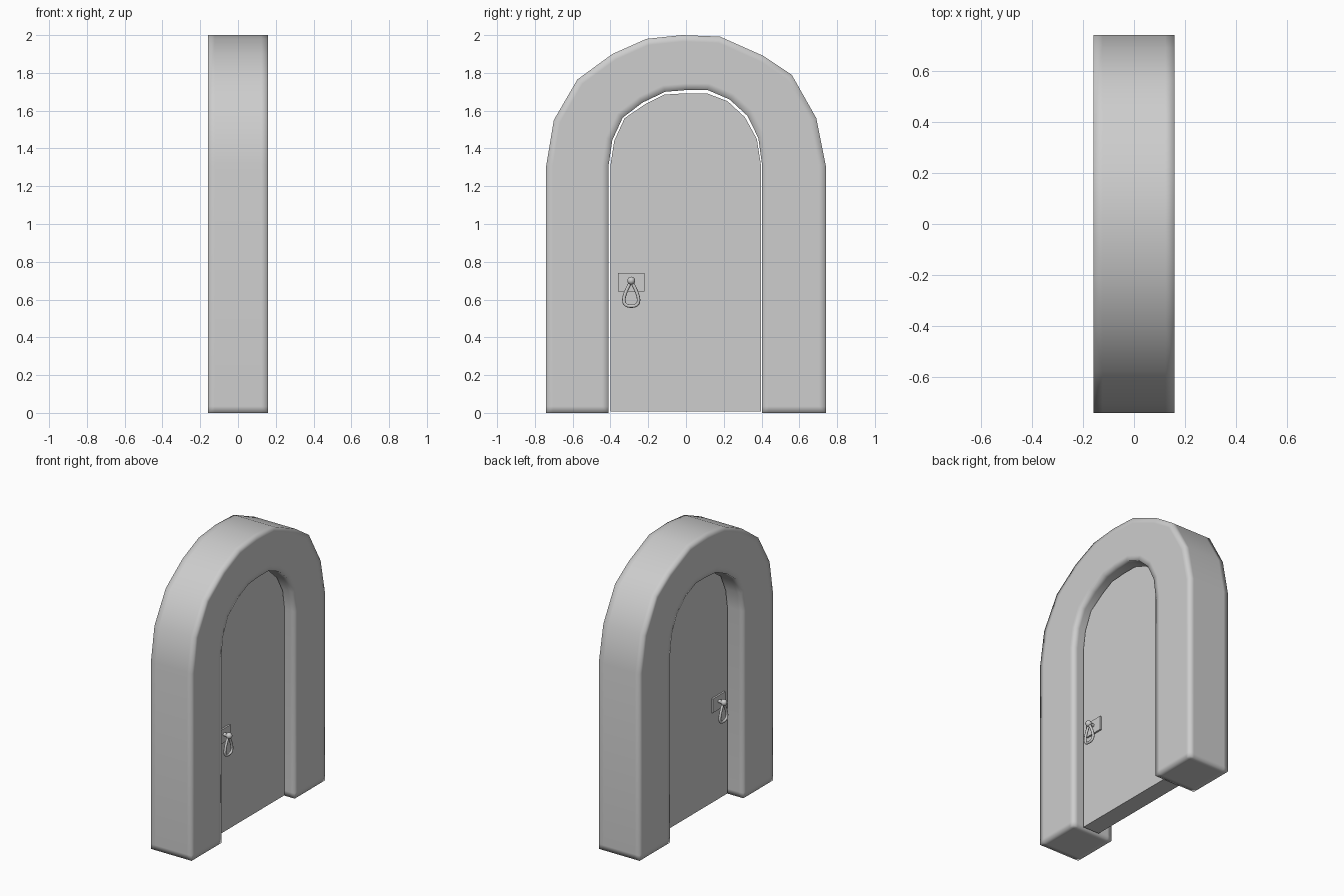
import bpy, bmesh, math
from mathutils import Vector, Matrix

cube = bpy.data.objects.get("Cube")
if cube:
    bpy.data.objects.remove(cube, do_unlink=True)

grey = bpy.data.materials.new("plain_grey")
grey.use_nodes = True
grey.diffuse_color = (0.61, 0.61, 0.61, 1)
grey.node_tree.nodes["Principled BSDF"].inputs["Base Color"].default_value = (0.61, 0.61, 0.61, 1)

FRAME_X = 0.158                      # half depth of the surround
DOOR_LEFT, DOOR_RIGHT = 0.084, -0.042  # faces of the door leaf
HANDLE_Y, KNOB_Z = -0.29, 0.70


def finish(name, bm, smooth=None):
    """Turn a bmesh into a named grey object."""
    bmesh.ops.recalc_face_normals(bm, faces=bm.faces[:])
    mesh = bpy.data.meshes.new(name)
    bm.to_mesh(mesh)
    bm.free()
    obj = bpy.data.objects.new(name, mesh)
    bpy.context.collection.objects.link(obj)
    mesh.materials.append(grey)
    if smooth:
        bpy.ops.object.select_all(action='DESELECT')
        obj.select_set(True)
        bpy.context.view_layer.objects.active = obj
        bpy.ops.object.shade_smooth_by_angle(angle=math.radians(smooth))
    return obj


def extrude_x(bm, depth):
    """Thicken flat faces along +x."""
    out = bmesh.ops.extrude_face_region(bm, geom=bm.faces[:])
    moved = [v for v in out["geom"] if isinstance(v, bmesh.types.BMVert)]
    bmesh.ops.translate(bm, verts=moved, vec=(depth, 0, 0))


# Arched surround: a strip of quads between the outer and inner outlines
outer = [(-.74, 0), (-.74, 1.31), (-.70, 1.55), (-.575, 1.765), (-.39, 1.90), (-.21, 1.98),
         (-.02, 2), (.18, 1.992), (.41, 1.89), (.56, 1.79), (.69, 1.56), (.74, 1.31), (.74, 0)]
inner = [(-.41, 0), (-.41, 1.31), (-.39, 1.445), (-.335, 1.563), (-.23, 1.643), (-.11, 1.7),
         (0, 1.709), (.115, 1.709), (.23, 1.66), (.325, 1.573), (.383, 1.455), (.403, 1.31), (.403, 0)]
bm = bmesh.new()
rows = [[bm.verts.new((-FRAME_X, y, z)) for y, z in line] for line in (outer, inner)]
for i in range(len(outer) - 1):
    bm.faces.new((rows[0][i], rows[0][i + 1], rows[1][i + 1], rows[1][i]))
extrude_x(bm, 2 * FRAME_X)
surround = finish("arched_surround", bm, 180)
# Square-profile bevel gives softly shaded yet crisp edges
bevel = surround.modifiers.new("edge_loops", 'BEVEL')
bevel.width = 0.035
bevel.segments = 2
bevel.profile = 1.0
bevel.limit_method = 'ANGLE'
bevel.angle_limit = math.radians(60)

# Door leaf
door_outline = [(-.40, .007), (-.40, 1.31), (-.38, 1.44), (-.325, 1.56), (-.215, 1.635), (-.115, 1.685),
                (0, 1.692), (.11, 1.692), (.22, 1.65), (.312, 1.565), (.375, 1.45), (.397, 1.31), (.397, .007)]
bm = bmesh.new()
bm.faces.new([bm.verts.new((DOOR_RIGHT, y, z)) for y, z in door_outline])
extrude_x(bm, DOOR_LEFT - DOOR_RIGHT)
finish("door_leaf", bm)


def teardrop(side, x):
    """Hanging pull: a round tube swept along a closed teardrop."""
    count, ring, tube = 20, 8, 0.009
    centre, radius = KNOB_Z - 0.092, 0.043
    path = []
    for i in range(count):
        t = 2 * math.pi * i / count
        lift = (1 + math.cos(t)) / 2
        width = radius * math.sin(t) * (1.12 - 0.75 * lift ** 1.5)
        height = -radius + 0.127 * lift ** 1.3
        path.append(Vector((x, HANDLE_Y + width, centre + height)))
    bm = bmesh.new()
    loops = []
    for i, p in enumerate(path):
        along = (path[(i + 1) % count] - path[i - 1]).normalized()
        out = along.cross(Vector((1, 0, 0)))
        loops.append([bm.verts.new(p + tube * (math.cos(a) * out + Vector((math.sin(a), 0, 0))))
                      for a in (2 * math.pi * k / ring for k in range(ring))])
    for i in range(count):
        a, b = loops[i], loops[(i + 1) % count]
        for k in range(ring):
            m = (k + 1) % ring
            bm.faces.new((a[k], a[m], b[m], b[k]))
    finish(side + "_pull", bm, 60)


# Handle on each face of the door
for side, face, s in (("left", DOOR_LEFT, 1), ("right", DOOR_RIGHT, -1)):
    # Back plate
    bm = bmesh.new()
    place = Matrix.Translation((face + s * .004, HANDLE_Y, .691)) @ Matrix.Diagonal((.016, .14, .098, 1))
    bmesh.ops.create_cube(bm, size=1, matrix=place)
    finish(side + "_handle_plate", bm)
    # Stem
    bm = bmesh.new()
    place = Matrix.Translation((face + s * .025, HANDLE_Y, KNOB_Z)) @ Matrix.Rotation(math.pi / 2, 4, 'Y')
    bmesh.ops.create_cone(bm, cap_ends=True, segments=12, radius1=.012, radius2=.012, depth=.05, matrix=place)
    finish(side + "_handle_stem", bm, 40)
    # Knob
    bm = bmesh.new()
    place = Matrix.Translation((face + s * .05, HANDLE_Y, KNOB_Z))
    bmesh.ops.create_uvsphere(bm, u_segments=16, v_segments=10, radius=.021, matrix=place)
    finish(side + "_handle_knob", bm, 60)
    teardrop(side, face + s * .045)
